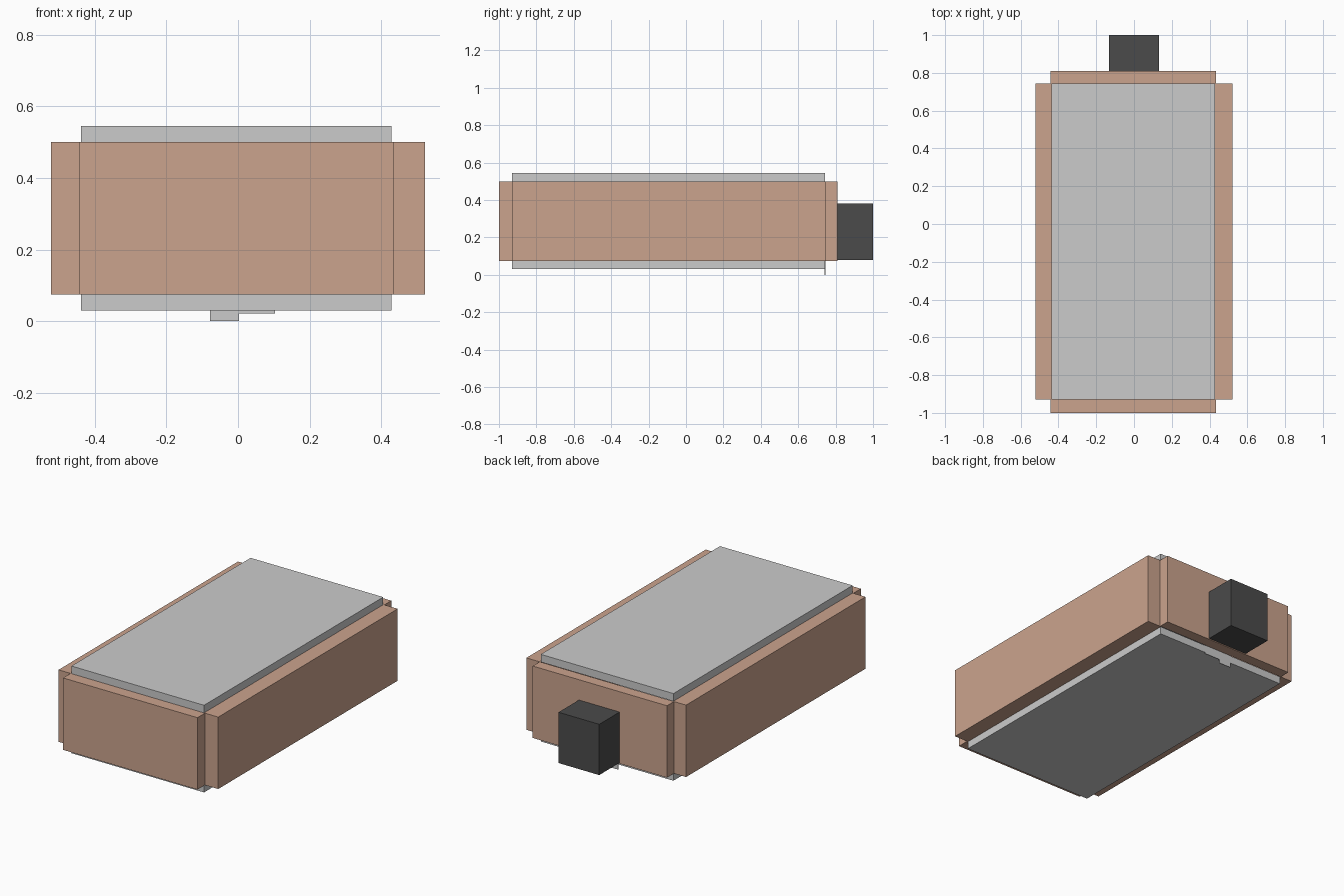
import bpy

if "Cube" in bpy.data.objects:
    bpy.data.objects.remove(bpy.data.objects["Cube"])


def material(name, rgb):
    m = bpy.data.materials.new(name)
    m.diffuse_color = (*rgb, 1.0)
    m.use_nodes = True
    m.node_tree.nodes["Principled BSDF"].inputs["Base Color"].default_value = m.diffuse_color
    return m


def box(name, x, y, z, mat=None):
    """Box spanning the given (min, max) ranges."""
    spans = (x, y, z)
    bpy.ops.mesh.primitive_cube_add(size=1, location=[(a + b) / 2 for a, b in spans])
    ob = bpy.context.object
    ob.name = name
    ob.scale = [b - a for a, b in spans]
    bpy.ops.object.transform_apply(location=False, rotation=False, scale=True)
    if mat:
        ob.data.materials.append(mat)
    return ob


tan = material("tan", (0.60, 0.37, 0.27))
dark = material("dark", (0.07, 0.07, 0.07))

core_x, core_y = (-0.438, 0.429), (-0.93, 0.743)
end_x, wall_z = (-0.443, 0.435), (0.075, 0.5)

# Grey lid and base plates
box("top_plate", core_x, core_y, (wall_z[1], 0.545))
box("bottom_plate", core_x, core_y, (0.03, wall_z[0]))

# Tan walls, meeting only at their corner edges
box("left_wall", (-0.522, core_x[0]), (-0.93, 0.745), wall_z, tan)
box("right_wall", (core_x[1], 0.522), (-0.93, 0.745), wall_z, tan)
box("front_wall", end_x, (-1.0, -0.93), wall_z, tan)
box("back_wall", end_x, (0.745, 0.81), wall_z, tan)

# Dark block running through the back wall
box("back_block", (-0.133, 0.133), (0.744, 1.0), (0.08, 0.38), dark)

# Thin tabs hanging below the back edge of the base
box("tab_long", (-0.078, 0.003), (0.741, 0.745), (0.0, 0.075))
box("tab_short", (0.003, 0.104), (0.741, 0.745), (0.022, 0.075))
